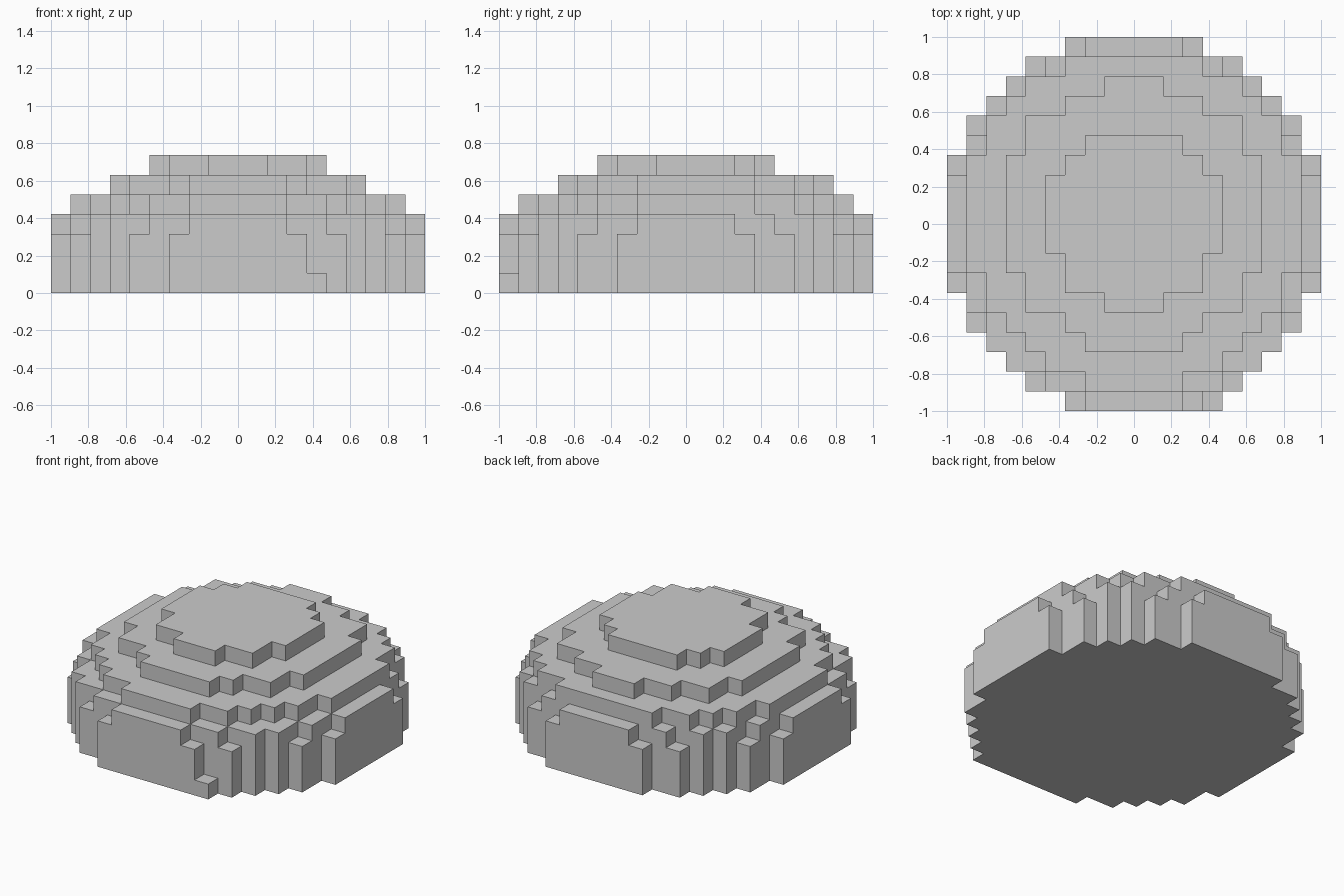
import bpy, bmesh, math
from mathutils import Vector

if "Cube" in bpy.data.objects:
    bpy.data.objects.remove(bpy.data.objects["Cube"])

U = 2 / 19  # block size: 19 blocks across

# Tier outlines: first row index (front), then half-width in blocks of each row towards the back
BASE = (-9, [3, 5, 6, 7, 8, 8] + [9] * 7 + [8, 8, 7, 6, 5, 3])
SHOULDER = (-9, [2, 4, 6, 7, 7, 8, 8] + [9] * 5 + [8, 8, 7, 7, 6, 4, 2])
UPPER = (-8, [2, 4, 5, 6, 7, 7] + [8] * 6 + [7, 7, 6, 5, 3])
CROWN = (-6, [2, 3, 5, 5] + [6] * 6 + [5, 5, 3, 1])
CAP = (-4, [1, 3, 3, 4, 4, 4, 4, 3, 2])
LAYERS = [BASE] * 3 + [SHOULDER, UPPER, CROWN, CAP]

# Fill the block grid
blocks = {(i, first + n, k)
          for k, (first, widths) in enumerate(LAYERS)
          for n, w in enumerate(widths)
          for i in range(-w, w + 1)}
blocks.add((4, -9, 0))  # single stray block at the front foot


def add_face(bm, cell, axis, sign):
    """One outward-facing square on the given side of a block."""
    n = Vector((0, 0, 0))
    n[axis] = sign
    a = Vector((0, 0, 0))
    a[(axis + 1) % 3] = 1
    b = n.cross(a)
    c = Vector(cell) + Vector((0, 0, 0.5)) + n / 2
    corners = [c + (a * s + b * t) / 2 for s, t in ((-1, -1), (1, -1), (1, 1), (-1, 1))]
    bm.faces.new([bm.verts.new(p * U) for p in corners])


# Outer skin only, with coplanar squares joined
bm = bmesh.new()
for cell in sorted(blocks):
    for axis in range(3):
        for sign in (-1, 1):
            near = list(cell)
            near[axis] += sign
            if tuple(near) not in blocks:
                add_face(bm, cell, axis, sign)
bmesh.ops.remove_doubles(bm, verts=bm.verts[:], dist=U * 0.01)
bmesh.ops.dissolve_limit(bm, angle_limit=math.radians(1), verts=bm.verts[:], edges=bm.edges[:])

mesh = bpy.data.meshes.new("block_dome")
bm.to_mesh(mesh)
bm.free()
bpy.context.collection.objects.link(bpy.data.objects.new("block_dome", mesh))
